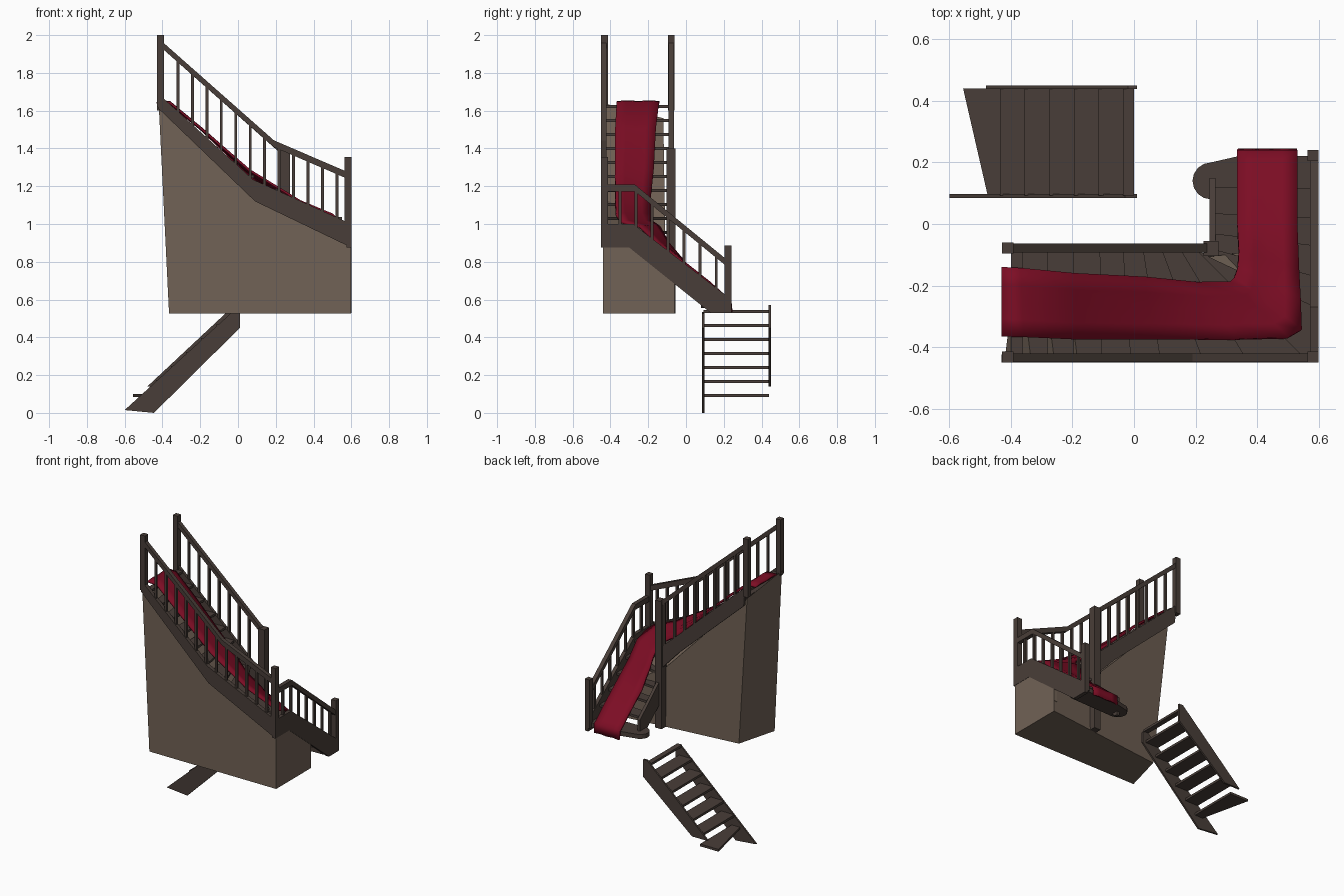
import bpy, bmesh, math
from mathutils import Vector as V

if "Cube" in bpy.data.objects:
    bpy.data.objects.remove(bpy.data.objects["Cube"])


def mat(name, col):
    m = bpy.data.materials.new(name)
    m.diffuse_color = (*col, 1)
    m.use_nodes = True
    m.node_tree.nodes["Principled BSDF"].inputs["Base Color"].default_value = m.diffuse_color
    return m


WOOD = mat("dark_wood", (0.066, 0.048, 0.040))
WALL = mat("plaster_brown", (0.165, 0.122, 0.092))
RED = mat("carpet_red", (0.205, 0.004, 0.018))


def finish(name, bm, m):
    bmesh.ops.recalc_face_normals(bm, faces=bm.faces)
    me = bpy.data.meshes.new(name)
    bm.to_mesh(me)
    bm.free()
    me.materials.append(m)
    ob = bpy.data.objects.new(name, me)
    bpy.context.collection.objects.link(ob)
    return ob


def loft(name, a, b, m):
    """Closed solid between two matching outlines."""
    bm = bmesh.new()
    va = [bm.verts.new(p) for p in a]
    vb = [bm.verts.new(p) for p in b]
    bm.faces.new(va)
    bm.faces.new(vb[::-1])
    n = len(a)
    for i in range(n):
        bm.faces.new((va[i], vb[i], vb[(i + 1) % n], va[(i + 1) % n]))
    return finish(name, bm, m)


def prism(name, pts, off, m=WOOD):
    return loft(name, pts, [V(p) + V(off) for p in pts], m)


def xz(pts, y):
    return [(x, y, z) for x, z in pts]


def yz(pts, x):
    return [(x, y, z) for y, z in pts]


def post(name, x, y, z0, z1, w=0.036):
    h = w / 2
    prism(name, [(x - h, y - h, z0), (x + h, y - h, z0), (x + h, y + h, z0), (x - h, y + h, z0)],
          (0, 0, z1 - z0))


def lerp_z(path, t):
    """Height of a (distance, z) polyline at t."""
    for (a, za), (b, zb) in zip(path, path[1:]):
        if a <= t <= b:
            return za + (zb - za) * (t - a) / (b - a)
    return path[-1][1]


def railing(name, at, rail, base, spots):
    """Handrail along a polyline plus balusters; at(t, z, side) gives a 3D point."""
    w, h = 0.014, 0.018
    outline = [(t, z + h) for t, z in rail] + [(t, z - h) for t, z in rail[::-1]]
    loft(name + "_handrail", [at(t, z, -w) for t, z in outline], [at(t, z, w) for t, z in outline], WOOD)
    for i, t in enumerate(spots):
        x, y, _ = at(t, 0, 0)
        post(f"{name}_baluster_{i}", x, y, lerp_z(base, t) - 0.02, lerp_z(rail, t), 0.015)


# Plaster wall under the upper stair
loft("stair_wall",
     [(-.365, -.44, .525), (.598, -.44, .525), (.598, -.44, .90), (.09, -.44, 1.14), (-.42, -.44, 1.64)],
     [(-.29, -.16, .525), (.598, -.06, .525), (.598, -.06, .69), (.22, -.11, .94), (-.38, -.12, 1.56)],
     WALL)
prism("corner_wall_slope", yz([(-.44, .6), (-.44, .88), (-.3, .88), (-.06, .69), (-.06, .6)], .575),
      (.023, 0, 0), WALL)

# Sloped side boards of the upper stair
prism("front_stringer", xz([(-.43, 1.64), (-.40, 1.67), (.08, 1.235), (.6, 1.0), (.6, .875),
                            (.09, 1.12), (-.42, 1.61)], -.45), (0, .026, 0))
prism("right_stringer", yz([(-.45, .875), (-.3, .875), (.13, .53), (.24, .53), (.24, .6),
                            (-.28, 1.0), (-.45, 1.0)], .575), (.025, 0, 0))
prism("inner_stringer", xz([(-.40, 1.66), (.25, 1.07), (.25, .92), (.1, 1.08), (-.39, 1.53)], -.088),
      (0, .02, 0))
prism("inner_lower_stringer", yz([(-.08, .86), (.15, .66), (.15, .53), (.13, .53), (-.08, .70)], .245),
      (.02, 0, 0))

# Nosing lines (inner point, outer point), from the top step down around the corner
nose = [((x, -.08), (x2, -.43)) for x, x2 in
        [(-.36, -.36), (-.28, -.28), (-.195, -.195), (-.11, -.105), (-.035, -.01),
         (.03, .085), (.09, .22), (.15, .36), (.2, .55)]]
nose += [((.25, y), (.59, y2)) for y, y2 in
         [(-.11, -.27), (-.08, -.17), (-.03, -.07), (.035, .02), (.12, .115)]]
back = ((-.4, -.08), (-.4, -.43))
for j, (a, b) in enumerate(nose):
    z = 1.63 - .074 * j - .016
    pts = [a, b] + ([(.59, -.43)] if j == 9 else []) + [back[1], back[0]]
    prism(f"tread_{j}", [(x, y, z) for x, y in pts], (0, 0, .016))
    back = (a, b)

# Rounded bottom step
arc = [(.25 + .06 * math.cos(t), .14 + .06 * math.sin(t))
       for t in [math.radians(90 + 22.5 * i) for i in range(9)]]
prism("bullnose_step", [(x, y, .555) for x, y in [(.59, .09), (.59, .22), (.36, .225)] + arc], (0, 0, .03))

# Newel posts
for n, x, y, z0, z1, w in [("top_front", -.41, -.432, 1.62, 2.0, .036), ("top_inner", -.41, -.078, 1.60, 2.0, .036),
                           ("corner_front", .582, -.432, .98, 1.355, .036), ("bottom_right", .582, .222, .55, .885, .036),
                           ("inner_corner", .25, -.08, .525, 1.4, .048)]:
    post(n + "_newel", x, y, z0, z1, w)

# Railings
railing("front", lambda t, z, s: (t, -.435 + s, z), [(-.41, 1.955), (.19, 1.425), (.585, 1.255)],
        [(-.42, 1.67), (.08, 1.235), (.6, 1.0)], [-.318 + .0765 * i for i in range(12)])
railing("inner", lambda t, z, s: (t, -.078 + s, z), [(-.41, 1.955), (.25, 1.37)],
        [(-.42, 1.67), (.25, 1.07)], [-.318 + .0765 * i for i in range(8)])
railing("right", lambda t, z, s: (.585 + s, t, z), [(-.43, 1.19), (-.27, 1.19), (.22, .79)],
        [(-.45, 1.0), (-.28, 1.0), (.24, .6)], [-.35 + .085 * i for i in range(7)])

# Carpet runner: cross sections (inner xy, outer xy, height)
runner = [(-.43, -.14, -.43, -.365, 1.645), (-.37, -.143, -.36, -.367, 1.642),
          (-.195, -.16, -.19, -.375, 1.50), (.03, -.172, .06, -.375, 1.285),
          (.2, -.19, .33, -.375, 1.12), (.31, -.19, .50, -.37, 1.05), (.325, -.175, .543, -.345, 1.01),
          (.337, -.14, .54, -.245, .985), (.34, -.09, .535, -.15, .895), (.335, 0, .53, 0, .785),
          (.335, .12, .53, .12, .69), (.335, .205, .53, .205, .615), (.335, .235, .53, .235, .595),
          (.338, .24, .528, .24, .535)]
bm = bmesh.new()
rows = []
for i, (x0, y0, x1, y1, z) in enumerate(runner):
    rows.append([bm.verts.new((x0 + (x1 - x0) * k / 4, y0 + (y1 - y0) * k / 4,
                               z + (.004 if k in (1, 3) else 0))) for k in range(5)])
for r, s in zip(rows, rows[1:]):
    for k in range(4):
        bm.faces.new((r[k], r[k + 1], s[k + 1], s[k]))
carpet = finish("carpet_runner", bm, RED)
sol = carpet.modifiers.new("thickness", 'SOLIDIFY')
sol.thickness = .012
sol.offset = 0
for p in carpet.data.polygons:
    p.use_smooth = True

# Separate lower stair with open steps
prism("lower_stair_near_stringer", xz([(-.6, .015), (-.445, 0), (.01, .45), (.01, .525), (-.03, .535)], .085),
      (0, .012, 0))
prism("lower_stair_far_stringer", xz([(-.48, .14), (-.36, .14), (.01, .45), (.01, .57), (-.02, .57)], .438),
      (0, .012, 0))
for i in range(7):
    z = .083 + .0745 * i
    x = -.515 + .08 * i
    x0, x1 = (-.475, -.555) if i == 0 else (x, x)
    xb = min(x + .10, 0.0)
    prism(f"lower_tread_{i}", [(x0, .092, z), (xb, .092, z), (xb, .44, z), (x1, .44, z)], (0, 0, .016))
